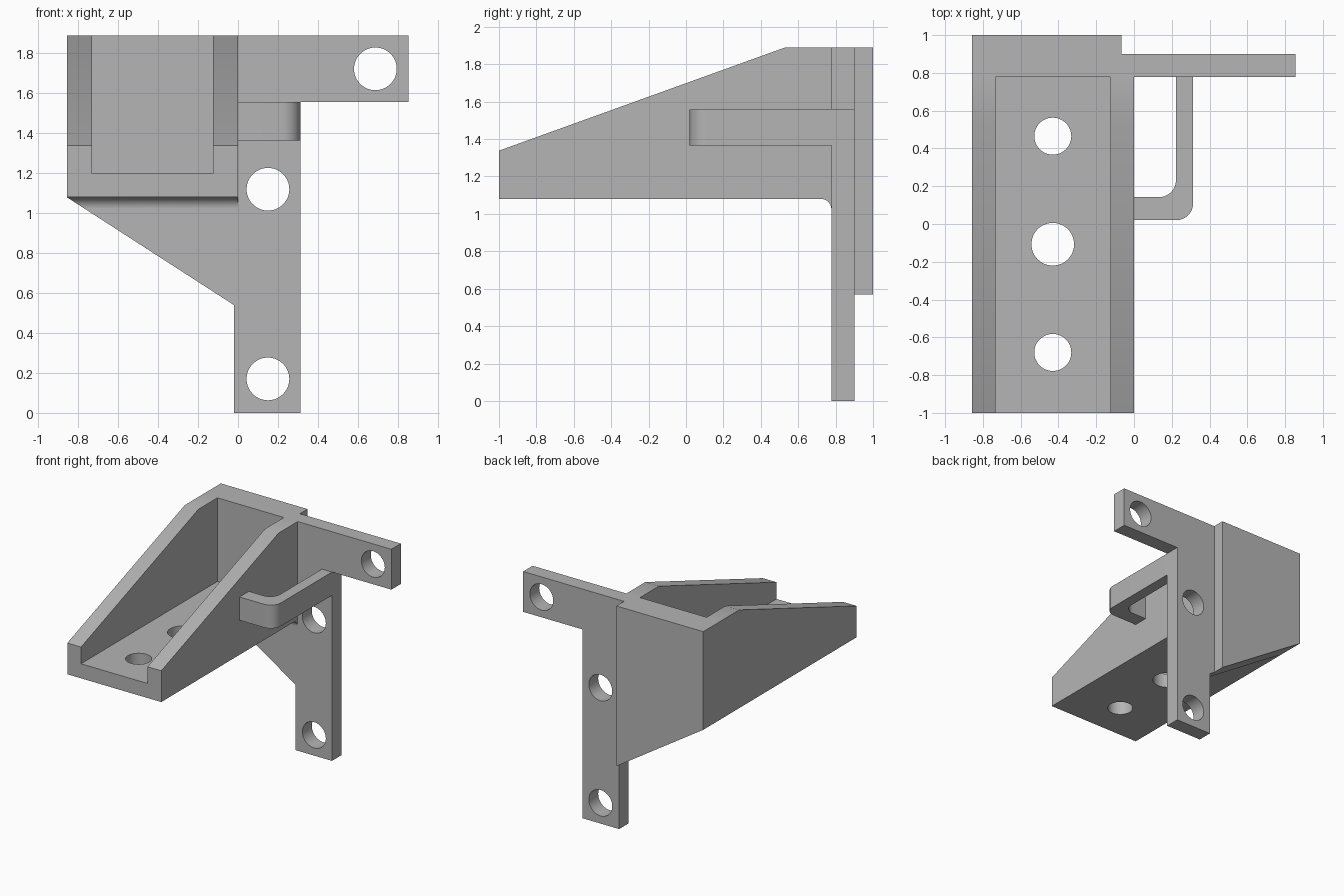
import bpy
import bmesh
from math import sin, cos, radians
from mathutils import Vector

old = bpy.data.objects.get("Cube")
if old:
    bpy.data.objects.remove(old, do_unlink=True)

GREY = (0.46, 0.46, 0.46, 1)
grey = bpy.data.materials.new("plain grey")
grey.use_nodes = True
grey.diffuse_color = GREY
grey.node_tree.nodes["Principled BSDF"].inputs["Base Color"].default_value = GREY

# Shared dimensions
RIGHT, LEFT, TOP = -0.857, 0.855, 1.89
FRONT, PLATE_FRONT, PLATE_BACK, BACK = -1.0, 0.777, 0.9, 1.0
UNDER, FLOOR_TOP = 1.08, 1.2
LEG_IN, LEG_OUT, LEG_TIP, PAD_EDGE = -0.02, 0.313, 0.54, -0.065
WALL_IN_R, WALL_IN_L = -0.732, -0.125
ARM_LOW, CLIP_LOW = 1.557, 1.365


def gusset_z(x):
    """Height of the slanted lower edge at x."""
    return UNDER + (LEG_TIP - UNDER) * (x - RIGHT) / (LEG_IN - RIGHT)


def arc(cx, cy, r, start, end, steps=12):
    angles = [radians(start + (end - start) * i / steps) for i in range(steps + 1)]
    return [(cx + r * cos(a), cy + r * sin(a)) for a in angles]


def prism(name, profile, axis, low, high):
    """Extrude a flat outline along one axis; outline holds the other two in order."""
    def place(p, d):
        co = list(p)
        co.insert("xyz".index(axis), d)
        return co
    bm = bmesh.new()
    face = bm.faces.new([bm.verts.new(place(p, low)) for p in profile])
    out = bmesh.ops.extrude_face_region(bm, geom=[face])
    step = Vector(place((0, 0), high - low))
    bmesh.ops.translate(bm, vec=step,
                        verts=[g for g in out["geom"] if isinstance(g, bmesh.types.BMVert)])
    bmesh.ops.recalc_face_normals(bm, faces=bm.faces)
    mesh = bpy.data.meshes.new(name)
    bm.to_mesh(mesh)
    bm.free()
    mesh.materials.append(grey)
    obj = bpy.data.objects.new(name, mesh)
    bpy.context.collection.objects.link(obj)
    return obj


def activate(obj):
    bpy.ops.object.select_all(action='DESELECT')
    obj.select_set(True)
    bpy.context.view_layer.objects.active = obj


def drill(obj, axis, low, high, holes):
    """Cut round holes given as (a, b, radius) along an axis."""
    for a, b, r in holes:
        cutter = prism("hole_cutter", arc(a, b, r, 0, 360, 48)[:-1], axis, low, high)
        mod = obj.modifiers.new("hole", 'BOOLEAN')
        mod.operation, mod.solver, mod.object = 'DIFFERENCE', 'EXACT', cutter
        activate(obj)
        bpy.ops.object.modifier_apply(modifier=mod.name)
        bpy.data.objects.remove(cutter, do_unlink=True)


# Channel: floor with three holes and two sloping side walls
floor = prism("channel_floor",
              [(WALL_IN_R, FRONT), (WALL_IN_L, FRONT),
               (WALL_IN_L, PLATE_FRONT), (WALL_IN_R, PLATE_FRONT)],
              'z', UNDER, FLOOR_TOP)
drill(floor, 'z', 1, 1.3, [(-0.43, 0.465, 0.098), (-0.43, -0.107, 0.113), (-0.43, -0.68, 0.098)])

wall = [(FRONT, UNDER), (PLATE_FRONT, UNDER), (PLATE_FRONT, TOP), (0.53, TOP), (FRONT, 1.338)]
right_wall = prism("right_wall", wall, 'x', RIGHT, WALL_IN_R)
left_wall = prism("left_wall", wall, 'x', WALL_IN_L, 0)

# Mounting plate: gusset, lower leg and side arm in one outline
plate = prism("mounting_plate",
              [(RIGHT, TOP), (RIGHT, UNDER), (LEG_IN, LEG_TIP), (LEG_IN, 0), (LEG_OUT, 0),
               (LEG_OUT, ARM_LOW), (LEFT, ARM_LOW), (LEFT, TOP)],
              'y', PLATE_FRONT, PLATE_BACK)
drill(plate, 'y', 0.6, 1.1, [(0.15, 0.17, 0.107), (0.15, 1.12, 0.107), (0.688, 1.723, 0.107)])

# Thickening pad behind the channel
pad = prism("back_pad",
            [(RIGHT, TOP), (RIGHT, UNDER), (PAD_EDGE, gusset_z(PAD_EDGE)), (PAD_EDGE, TOP)],
            'y', PLATE_BACK, BACK)

# Fillet under the channel, trimmed along the gusset slope
R = 0.055
fillet = prism("under_fillet",
               [(PLATE_FRONT, UNDER)] + arc(PLATE_FRONT - R, UNDER - R, R, 0, 90),
               'x', RIGHT, 0)
bm = bmesh.new()
bm.from_mesh(fillet.data)
cut = bmesh.ops.bisect_plane(bm, geom=bm.verts[:] + bm.edges[:] + bm.faces[:],
                             plane_co=(RIGHT, 0, UNDER),
                             plane_no=(LEG_TIP - UNDER, 0, RIGHT - LEG_IN),
                             clear_outer=True)
bmesh.ops.holes_fill(bm, edges=[e for e in bm.edges if e.is_boundary])
bmesh.ops.recalc_face_normals(bm, faces=bm.faces)
bm.to_mesh(fillet.data)
bm.free()

# Bent strap joining the left wall to the plate
clip_in_x, clip_in_y, clip_y, B = 0.222, 0.142, 0.02, 0.09
clip = prism("bent_strap",
             [(0, clip_in_y), (0, clip_y)]
             + arc(LEG_OUT - B, clip_y + B, B, -90, 0)
             + [(LEG_OUT, PLATE_FRONT), (clip_in_x, PLATE_FRONT)]
             + arc(clip_in_x - B, clip_in_y + B, B, 0, -90),
             'z', CLIP_LOW, ARM_LOW)

# Smooth the round surfaces, keep corners crisp
for obj in (floor, right_wall, left_wall, plate, pad, fillet, clip):
    activate(obj)
    bpy.ops.object.shade_smooth_by_angle(angle=radians(25))
